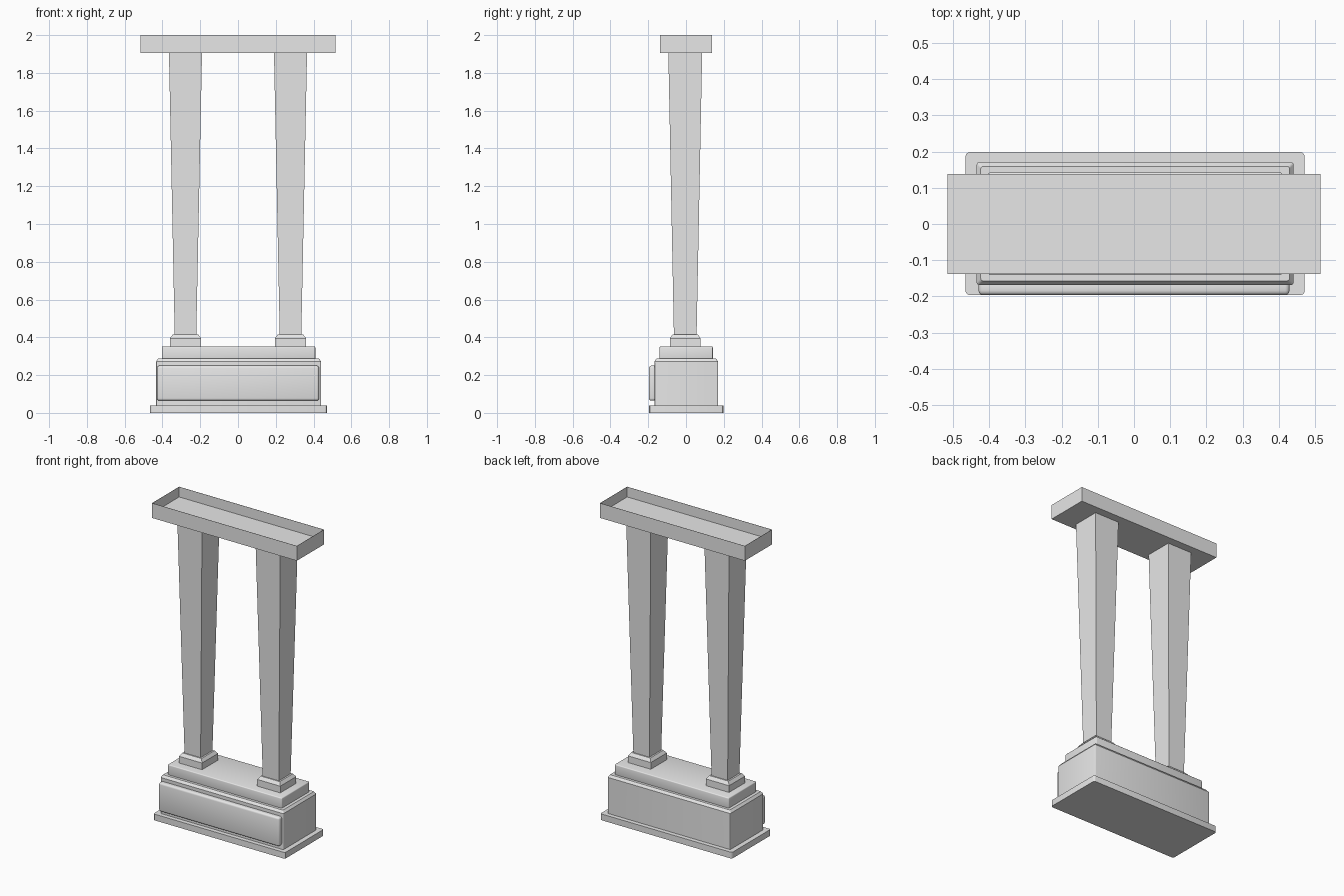
import bpy, bmesh

cube = bpy.data.objects.get("Cube")
if cube:
    bpy.data.objects.remove(cube, do_unlink=True)

# Single stone colour
stone = bpy.data.materials.new("grey_stone")
stone.use_nodes = True
stone.diffuse_color = (0.8, 0.8, 0.8, 1)
stone.node_tree.nodes["Principled BSDF"].inputs["Base Color"].default_value = (0.8, 0.8, 0.8, 1)


def finish(name, bm):
    bmesh.ops.recalc_face_normals(bm, faces=bm.faces)
    mesh = bpy.data.meshes.new(name)
    bm.to_mesh(mesh)
    bm.free()
    mesh.materials.append(stone)
    obj = bpy.data.objects.new(name, mesh)
    bpy.context.collection.objects.link(obj)
    return obj


def stack(name, center, levels):
    """Rectangular loft: each level is (width, depth, z)."""
    bm = bmesh.new()
    rings = []
    for w, d, z in levels:
        rings.append([bm.verts.new((center[0] + sx * w / 2, center[1] + sy * d / 2, z))
                      for sx, sy in ((-1, -1), (1, -1), (1, 1), (-1, 1))])
    for a, b in zip(rings, rings[1:]):
        for i in range(4):
            j = (i + 1) % 4
            bm.faces.new((a[i], a[j], b[j], b[i]))
    bm.faces.new(rings[0][::-1])
    bm.faces.new(rings[-1])
    return finish(name, bm)


def soften(obj, width, axis=None):
    """Round all edges, or only those running along one axis."""
    bm = bmesh.new()
    bm.from_mesh(obj.data)
    edges = [e for e in bm.edges if axis is None or
             abs((e.verts[0].co - e.verts[1].co).normalized()[axis]) > 0.6]
    bmesh.ops.bevel(bm, geom=edges, offset=width, segments=3, profile=0.5, affect='EDGES')
    bm.to_mesh(obj.data)
    bm.free()
    bpy.ops.object.select_all(action='DESELECT')
    obj.select_set(True)
    bpy.context.view_layer.objects.active = obj
    bpy.ops.object.shade_smooth_by_angle()


# Stepped plinth
mid = (0.003, 0.001)
soften(stack("plinth_foot", mid, [(0.936, 0.394, 0), (0.936, 0.394, 0.04)]), 0.012, 2)
soften(stack("plinth_body", mid, [(0.874, 0.338, 0.04), (0.874, 0.338, 0.272),
                                  (0.852, 0.316, 0.287)]), 0.006, 2)
soften(stack("plinth_step", mid, [(0.812, 0.282, 0.28), (0.812, 0.282, 0.352)]), 0.006)

# Raised front panel with rounded edges
soften(stack("front_panel", (0, -0.175), [(0.858, 0.042, 0.065), (0.858, 0.042, 0.25)]), 0.012)

# Pair of columns, widening upward, on chamfered feet
for side, x in (("left", 0.278), ("right", -0.278)):
    stack(side + "_column_foot", (x, -0.004),
          [(0.164, 0.162, 0.35), (0.164, 0.162, 0.395), (0.136, 0.134, 0.415)])
    stack(side + "_column", (x, -0.004), [(0.114, 0.12, 0.41), (0.176, 0.18, 1.93)])

# Open tray on top with thin walls
bm = bmesh.new()
bmesh.ops.create_cube(bm, size=1)
for v in bm.verts:
    v.co = (v.co.x * 1.03, v.co.y * 0.276, 1.9525 + v.co.z * 0.095)
top = max(bm.faces, key=lambda f: f.calc_center_median().z)
bmesh.ops.inset_region(bm, faces=[top], thickness=0.002)
for v in top.verts:
    v.co.z += 0
floor = bmesh.ops.extrude_discrete_faces(bm, faces=[top])["faces"][0]
for v in floor.verts:
    v.co.z = 1.935
finish("top_tray", bm)
